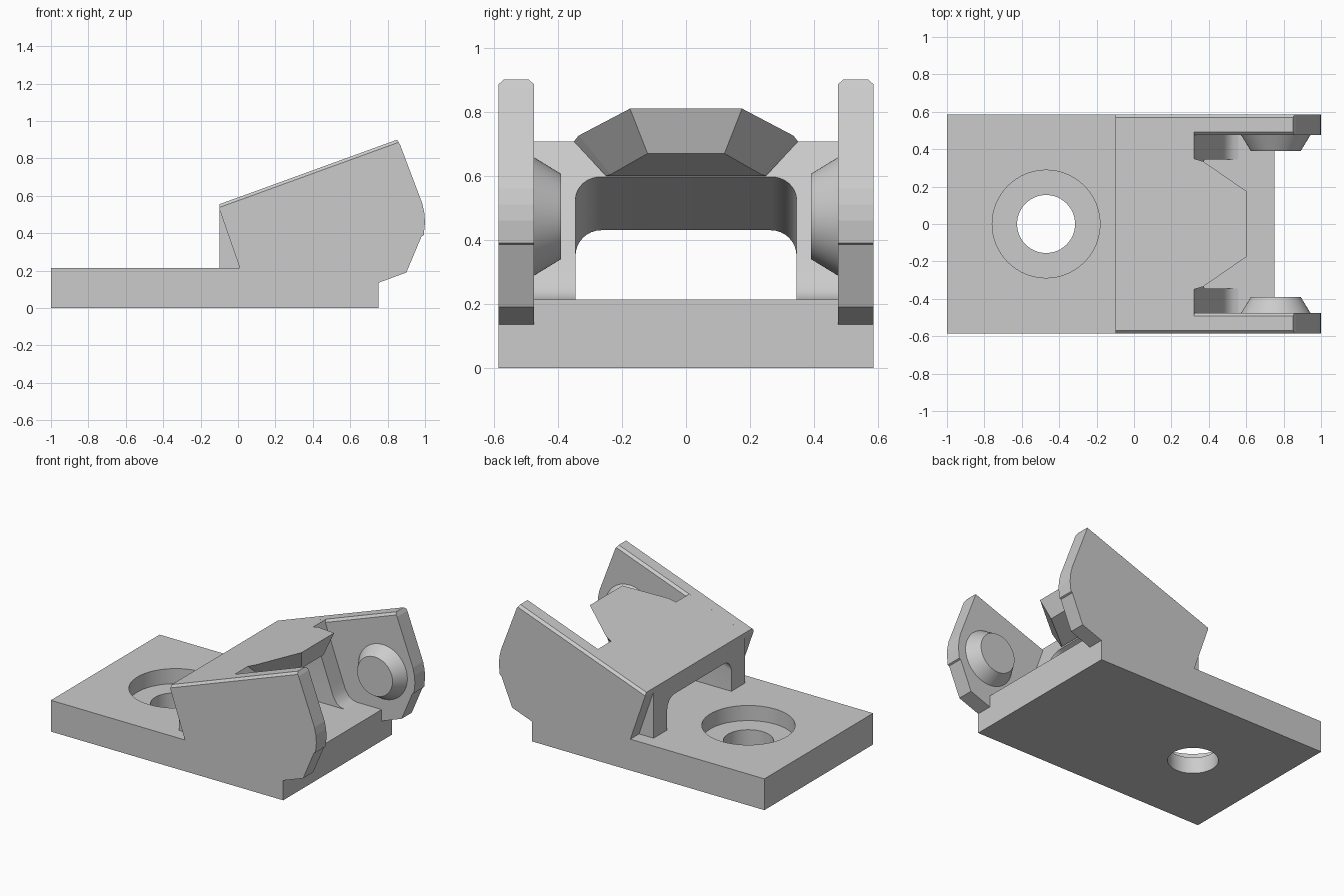
import bpy, bmesh, math
from mathutils import Matrix, Vector

if "Cube" in bpy.data.objects:
    bpy.data.objects.remove(bpy.data.objects["Cube"], do_unlink=True)

SLOPE = 0.363          # rise of the tilted roof
HALF = 0.585           # half width of the bracket
INNER = 0.475          # inner face of the side plates
FLOOR = 0.213          # top of the base plate


def roof(x):
    return 0.555 + SLOPE * (x + 0.1)


def ceiling(x):
    return 0.43 + SLOPE * (x + 0.1)


grey = bpy.data.materials.new("plain_grey")
grey.use_nodes = True
grey.diffuse_color = (0.6, 0.6, 0.6, 1)
grey.node_tree.nodes["Principled BSDF"].inputs["Base Color"].default_value = grey.diffuse_color


def finish(name, bm, smooth=False):
    bmesh.ops.recalc_face_normals(bm, faces=bm.faces)
    mesh = bpy.data.meshes.new(name)
    bm.to_mesh(mesh)
    bm.free()
    mesh.materials.append(grey)
    ob = bpy.data.objects.new(name, mesh)
    bpy.context.collection.objects.link(ob)
    if smooth:
        shade(ob)
    return ob


def shade(ob):
    bpy.ops.object.select_all(action='DESELECT')
    ob.select_set(True)
    bpy.context.view_layer.objects.active = ob
    bpy.ops.object.shade_smooth_by_angle(angle=math.radians(30))


def loft(first, second):
    """Solid between two matching outlines."""
    bm = bmesh.new()
    a = [bm.verts.new(p) for p in first]
    b = [bm.verts.new(p) for p in second]
    bm.faces.new(a)
    bm.faces.new(b)
    for i in range(len(a)):
        j = (i + 1) % len(a)
        bm.faces.new((a[i], a[j], b[j], b[i]))
    return bm


def prism(profile, y0, y1):
    return loft([(x, y0, z) for x, z in profile], [(x, y1, z) for x, z in profile])


def cone(r1, r2, depth, matrix):
    bm = bmesh.new()
    bmesh.ops.create_cone(bm, cap_ends=True, segments=64, radius1=r1,
                          radius2=r2, depth=depth, matrix=matrix)
    return bm


def cut(ob, cutter):
    mod = ob.modifiers.new("cut", 'BOOLEAN')
    mod.operation = 'DIFFERENCE'
    mod.solver = 'EXACT'
    mod.object = cutter
    bpy.context.view_layer.objects.active = ob
    bpy.ops.object.modifier_apply(modifier=mod.name)
    bpy.data.objects.remove(cutter, do_unlink=True)


# Base plate with a counterbored screw hole
base = finish("base_plate", prism([(-1, 0), (0.75, 0), (0.75, FLOOR), (-1, FLOOR)], -HALF, HALF))
for radius, bottom in ((0.288, 0.11), (0.155, -0.1)):
    centre = Matrix.Translation((-0.47, 0, bottom + 0.2))
    cut(base, finish("hole_cutter", cone(radius, radius, 0.4, centre)))
shade(base)

# Side plates with chamfered top edges
outline = [(-0.1, roof(-0.1)), (0.85, 0.9), (0.866, 0.875), (0.985, 0.56), (0.996, 0.51),
           (1.0, 0.46), (0.993, 0.39), (0.982, 0.385), (0.9, 0.19), (0.75, 0.135),
           (0.7, 0.135), (0.7, 0.2), (0.02, 0.2), (0.01, FLOOR), (-0.1, 0.53)]
for side, label in ((-1, "front"), (1, "back")):
    bm = prism(outline, side * INNER, side * HALF)
    top = [e for e in bm.edges
           if abs(e.verts[0].co.y - e.verts[1].co.y) < 0.01
           and {round(v.co.x, 2) for v in e.verts} == {-0.1, 0.85}]
    bmesh.ops.bevel(bm, geom=top, offset=0.016, segments=1, affect='EDGES')
    finish(label + "_side_plate", bm)

    # Tapered pivot boss on the inner face
    place = (Matrix.Translation((0.758, side * (INNER - 0.0425), 0.473))
             @ Matrix.Rotation(side * math.pi / 2, 4, 'X'))
    finish(label + "_pivot_boss", cone(0.185, 0.133, 0.085, place), True)

# Roof block with inner walls, filleted at the foot
block = [(-0.1, 0.2), (-0.1, roof(-0.1)), (0.32, roof(0.32)), (0.455, 0.335),
         (0.475, 0.28), (0.5, 0.24), (0.53, 0.22), (0.56, FLOOR), (0.56, 0.2)]
arch = finish("arched_roof", prism(block, -INNER - 0.016, INNER + 0.016))

# Round-cornered tunnel following the slope of the roof
section = [(-0.345, -0.6)]
for centre, start in ((-0.265, 180), (0.265, 90)):
    for i in range(9):
        t = math.radians(start - i * 90 / 8)
        section.append((centre + 0.08 * math.cos(t), -0.08 + 0.08 * math.sin(t)))
section.append((0.345, -0.6))
tunnel = loft(*[[(x, y, ceiling(x) + z) for y, z in section] for x in (-0.3, 0.8)])
cut(arch, finish("tunnel_cutter", tunnel))
shade(arch)

# Tapered tongue reaching forward from the roof
upper = [(0.32, 0.35), (0.37, 0.335), (0.602, 0.175)]
lower = [(0.368, 0.25), (0.38, 0.235), (0.56, 0.12)]


def mirrored(points, height):
    both = points + [(x, -y) for x, y in reversed(points)]
    return [Vector((x, y, height(x))) for x, y in both]


finish("roof_tongue", loft(mirrored(upper, roof), mirrored(lower, ceiling)))
